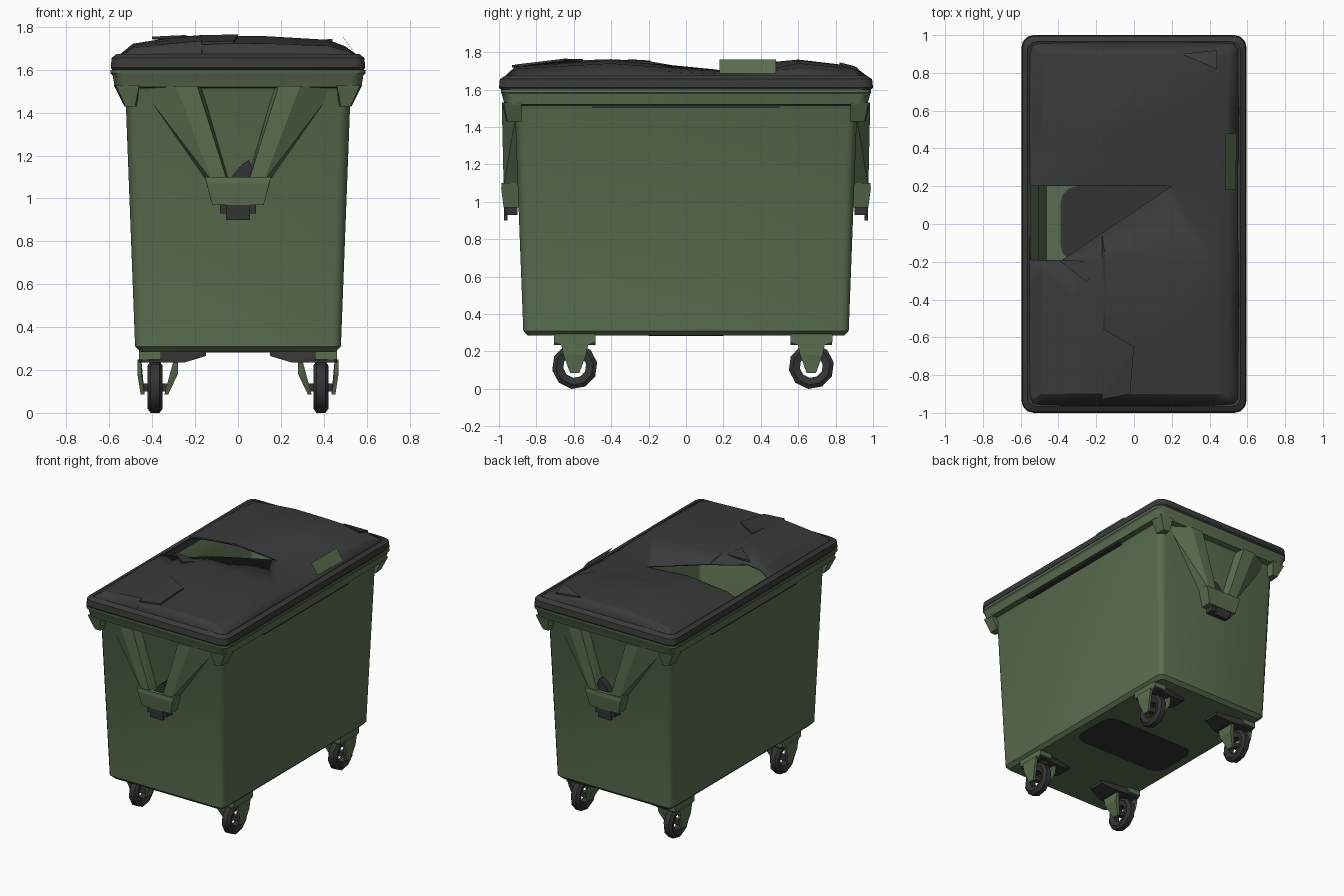
import bpy, bmesh, math
from mathutils import Vector

if "Cube" in bpy.data.objects:
    bpy.data.objects.remove(bpy.data.objects["Cube"])


def material(name, rgb):
    m = bpy.data.materials.new(name)
    m.diffuse_color = (*rgb, 1)
    m.use_nodes = True
    m.node_tree.nodes["Principled BSDF"].inputs["Base Color"].default_value = m.diffuse_color
    return m


GREEN = material("faded green", (0.105, 0.155, 0.08))
LID = material("charcoal lid", (0.042, 0.042, 0.043))
DARK = material("dark rubber", (0.035, 0.034, 0.034))


def finish(name, bm, mat, angle=30, normals=True):
    if normals:
        bmesh.ops.recalc_face_normals(bm, faces=bm.faces)
    me = bpy.data.meshes.new(name)
    bm.to_mesh(me)
    bm.free()
    me.materials.append(mat)
    ob = bpy.data.objects.new(name, me)
    bpy.context.collection.objects.link(ob)
    if angle:
        bpy.ops.object.select_all(action='DESELECT')
        ob.select_set(True)
        bpy.context.view_layer.objects.active = ob
        bpy.ops.object.shade_smooth_by_angle(angle=math.radians(angle))
    return ob


def hull(name, pts, mat):
    bm = bmesh.new()
    for p in pts:
        bm.verts.new(p)
    bmesh.ops.convex_hull(bm, input=bm.verts)
    bmesh.ops.dissolve_limit(bm, angle_limit=0.01, verts=bm.verts, edges=bm.edges)
    return finish(name, bm, mat, 0)


def box(name, x, y, z, mat):
    return hull(name, [(a, b, c) for a in x for b in y for c in z], mat)


def rounded_loop(hx, hy, r, z, seg=3):
    pts = []
    for q, (sx, sy) in enumerate([(1, 1), (-1, 1), (-1, -1), (1, -1)]):
        for i in range(seg + 1):
            a = math.pi / 2 * (q + i / seg)
            pts.append((sx * (hx - r) + r * math.cos(a), sy * (hy - r) + r * math.sin(a), z))
    return pts


def loft(name, loops, mat, cap=False, closed=False, angle=30):
    bm = bmesh.new()
    rings = [[bm.verts.new(p) for p in l] for l in loops]
    pairs = list(zip(rings, rings[1:])) + ([(rings[-1], rings[0])] if closed else [])
    for a, b in pairs:
        n = len(a)
        for i in range(n):
            bm.faces.new((a[i], a[(i + 1) % n], b[(i + 1) % n], b[i]))
    if cap:
        bm.faces.new(rings[0])
        bm.faces.new(rings[-1])
    return finish(name, bm, mat, angle)


# hollow tapered body with flared rim and inner walls
shape = [(.455, .845, .03, .285), (.48, .87, .04, .31), (.525, .915, .05, 1.49), (.535, .925, .05, 1.515),
         (.575, .97, .05, 1.52), (.585, .985, .05, 1.575), (.595, .99, .05, 1.585), (.595, .99, .05, 1.6),
         (.55, .945, .04, 1.6), (.505, .895, .04, 1.48), (.46, .85, .03, .33)]
loft("container_body", [rounded_loop(*s) for s in shape], GREEN, cap=True)

# dark worn patch on the floor, below and inside
for name, z in (("floor_patch_outside", .281), ("floor_patch_inside", .331)):
    loft(name, [rounded_loop(.39, .2, .09, z), rounded_loop(.39, .2, .09, z + .005)], DARK, cap=True)

# lid skirt
skirt = [(.585, .985, .05, 1.597), (.593, 1.0, .06, 1.61), (.59, .995, .06, 1.655), (.565, .965, .05, 1.675),
         (.545, .945, .05, 1.665), (.55, .95, .05, 1.597)]
loft("lid_skirt", [rounded_loop(*s) for s in skirt], LID, closed=True)


# broken, warped lid top: a cut sheet raised by two profiles
def interp(t, pts):
    for (a, u), (b, v) in zip(pts, pts[1:]):
        if t <= b:
            return u + (v - u) * max(0, t - a) / (b - a)
    return pts[-1][1]


XP = [(-.57, 0), (-.49, .5), (-.3, .8), (-.15, 1), (.13, .97), (.42, .8), (.5, .5), (.57, 0)]
YP = [(-.97, .1), (-.9, .65), (-.4, 1), (-.19, .8), (.2, .45), (.34, .75), (.6, 1), (.9, .65), (.97, .1)]
bm = bmesh.new()
bm.faces.new([bm.verts.new(p) for p in [(-.57, -.97, 0), (.57, -.97, 0), (.57, .97, 0), (-.57, .97, 0)]])


def cut(co, no, clear=False):
    bmesh.ops.bisect_plane(bm, geom=bm.verts[:] + bm.edges[:] + bm.faces[:], plane_co=co, plane_no=no,
                           clear_outer=clear)


for x, _ in XP[1:-1] + [(-.55, 0), (-.17, 0)]:
    cut((x, 0, 0), (1, 0, 0))
for y, _ in YP[1:-1] + [(.205, 0), (.45, 0), (-.6, 0)]:
    cut((0, y, 0), (0, 1, 0))
P0, N = Vector((-.38, -.19, 0)), Vector((-.39, .58, 0))
cut(P0, N)
for sx in (-1, 1):
    for sy in (-1, 1):
        cut((sx * .54, sy * .97, 0), (sx, sy, 0), True)
gone = []
for f in bm.faces:
    c = f.calc_center_median()
    if -.55 < c.x and -.19 < c.y < .2 and (c - P0).dot(N) > 0:
        gone.append(f)
bmesh.ops.delete(bm, geom=gone, context='FACES')
for v in bm.verts:
    x, y = v.co.x, v.co.y
    z = 1.66 + .1 * interp(x, XP) * interp(y, YP)
    if .21 < y < .5 and 0 < x < .45:        # dent beside the tear
        z -= .02
    if -.55 < x < -.16 and -.95 < y < -.18:  # lifted torn sheet
        z += .012
    if .2 < y < .34 and x < 0:               # raised rear lip
        z += .02 * interp(x, XP)
    v.co.z = min(z, 1.762)
bmesh.ops.triangulate(bm, faces=bm.faces)
lid = finish("broken_lid", bm, LID, 20)
mod = lid.modifiers.new("thickness", 'SOLIDIFY')
mod.thickness = .012
mod.offset = -1

# torn flap and cracked shards on the lid
hull("torn_flap", [(x + d, y, z - d) for d in (0, -.006) for y in (.18, .48)
                   for x, z in ((.49, 1.755), (.54, 1.685))], GREEN)
for i, tri in enumerate([[(-.4, -.19, 1.755), (-.17, -.2, 1.745), (-.25, -.31, 1.762)],
                         [(-.17, -.55, 1.762), (0, -.65, 1.765), (-.02, -.9, 1.735), (-.17, -.93, 1.73)],
                         [(.25, .9, 1.725), (.44, .92, 1.715), (.44, .82, 1.745)]]):
    hull("lid_shard_%d" % i, tri + [(x, y, z - .012) for x, y, z in tri], LID)

# under-rim strips along the long sides
for s in (-1, 1):
    box("rim_strip", (s * .53, s * .57), (-.5, .5), (1.505, 1.517), DARK)

for s in (-1, 1):
    # lifting pocket on each end: two sloped struts, box, latch
    for m in (-1, 1):
        hull("pocket_strut", [(m * x, s * y, z) for x, y, z in [
            (.46, .9, 1.525), (.29, .985, 1.525), (.19, .985, 1.525), (.17, .9, 1.525),
            (.15, .88, 1.08), (.12, .975, 1.08), (.05, .975, 1.08), (.04, .88, 1.08)]], GREEN)
        # corner bracket under the rim
        hull("corner_bracket", [(m * x, s * y, z) for x, y, z in [
            (.46, .88, 1.53), (.58, .88, 1.53), (.57, .975, 1.53), (.46, .985, 1.53),
            (.47, .88, 1.43), (.53, .88, 1.43), (.525, .955, 1.43), (.48, .96, 1.43)]], GREEN)
    hull("pocket_box", [(m * x, s * y, z) for m in (-1, 1) for x, y, z in [
        (.155, .88, 1.1), (.155, .985, 1.1), (.12, .975, .97), (.12, .88, .97), (.145, .988, 1.07)]], GREEN)
    box("latch_plate", (-.055, .055), (s * .955, s * .972), (.9, 1.0), DARK)
    box("latch_block", (-.085, .085), (s * .9, s * .965), (.93, .985), DARK)
    hull("pocket_debris", [(x, s * y, z) for y in (.91, .96) for x, z in
                           ((-.04, 1.09), (.09, 1.09), (.05, 1.18), (.02, 1.16))], DARK)

# casters
for m in (-1, 1):
    for yc in (-.595, .67):
        hull("caster_plate", [(m * x, yc + d * h, z) for d in (-1, 1) for x, h, z in [
            (.15, .06, .29), (.15, .06, .265), (.25, .09, .235), (.45, .11, .235), (.45, .11, .29)]], DARK)
        hull("caster_block", [(m * x, yc + d * h, z) for d in (-1, 1) for x in (.36, .462) for h, z in [
            (.112, .295), (.112, .25), (.075, .235)]], GREEN)
        for xt, xb in ((.46, .445), (.29, .335)):
            hull("caster_fork", [(m * (x + t), yc + d * h, z) for d in (-1, 1) for t in (-.009, .009)
                                 for x, h, z in [(xt, .075, .25), (xt, .06, .18), (xb, .025, .085)]], GREEN)
        box("axle", (m * .33, m * .45), (yc - .018, yc + .018), (.1, .136), DARK)
        # chunky ring tyre
        prof = [(.062, -.024), (.1, -.036), (.122, -.02), (.122, .02), (.1, .036), (.062, .024)]
        rings = [[(m * .387 + w, yc + r * math.cos(a), .12 + r * math.sin(a))
                  for a in [math.pi * (2 * i + .5) / 10 + .02 for i in range(10)]] for r, w in prof]
        loft("wheel", rings, DARK, closed=True, angle=40)
